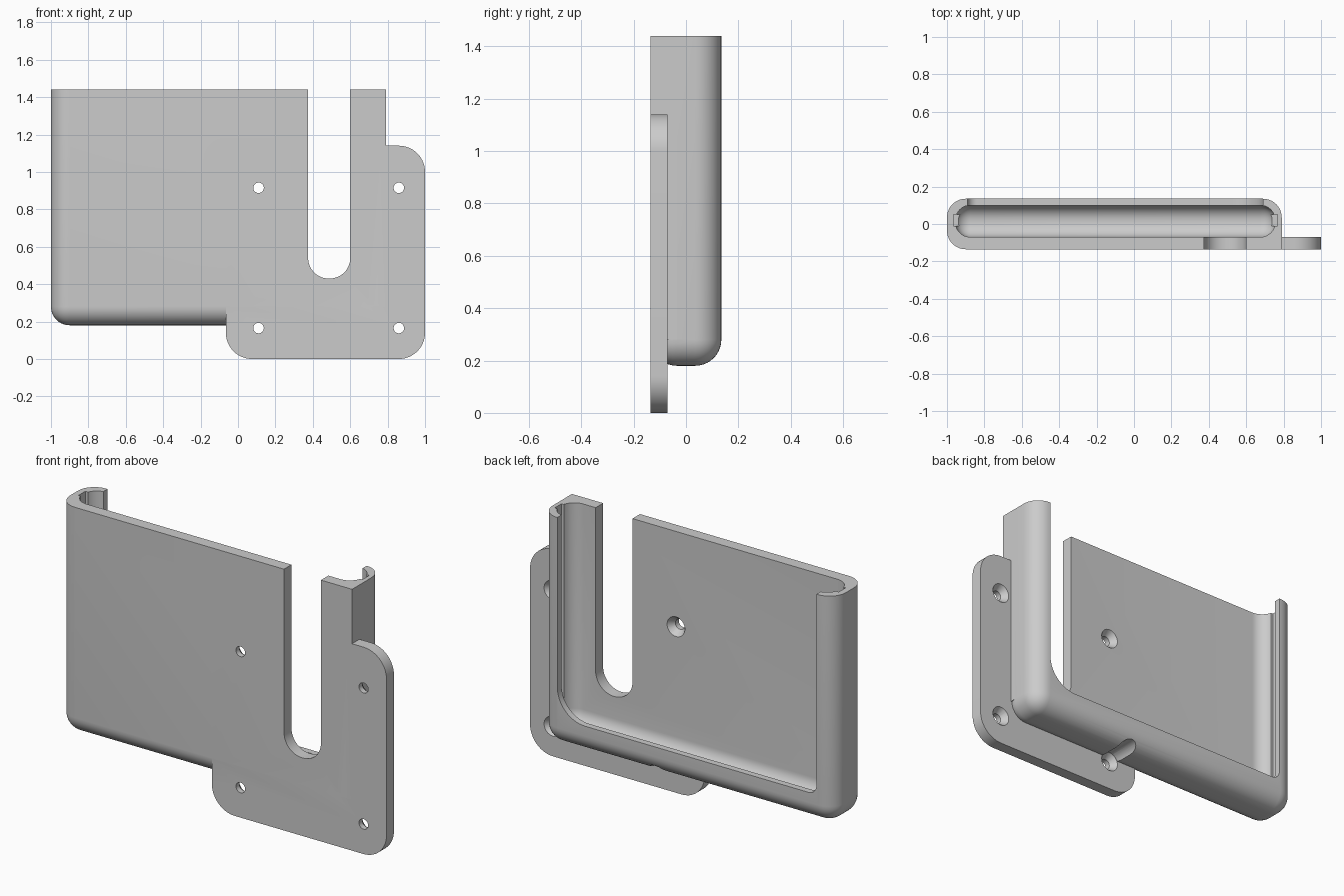
import bpy, bmesh
from math import sin, cos, pi, radians
from mathutils import Matrix, Vector

old = bpy.data.objects.get("Cube")
if old:
    bpy.data.objects.remove(old, do_unlink=True)

grey = bpy.data.materials.new("plain_grey")
grey.use_nodes = True
colour = (0.6, 0.6, 0.6, 1)
grey.diffuse_color = colour
grey.node_tree.nodes["Principled BSDF"].inputs["Base Color"].default_value = colour


def finish(bm, name):
    bmesh.ops.recalc_face_normals(bm, faces=bm.faces)
    mesh = bpy.data.meshes.new(name)
    bm.to_mesh(mesh)
    bm.free()
    mesh.materials.append(grey)
    ob = bpy.data.objects.new(name, mesh)
    bpy.context.collection.objects.link(ob)
    return ob


def tub(name, lo, hi, r=0):
    """Box with rounded upright and bottom edges and a flat top."""
    bm = bmesh.new()
    lo, hi = Vector(lo), Vector(hi)
    bmesh.ops.create_cube(bm, size=1, matrix=Matrix.Translation((lo + hi) / 2)
                          @ Matrix.Diagonal((*(hi - lo), 1)))
    if r:
        edges = [e for e in bm.edges if min(v.co.z for v in e.verts) < hi.z - 0.001]
        bmesh.ops.bevel(bm, geom=edges, offset=r, segments=10, profile=0.5,
                        affect='EDGES', clamp_overlap=True)
    return finish(bm, name)


def slab(name, x0, x1, z0, z1, y0, y1, radii):
    """Rounded rectangle seen from the front; radii run from lower left, anticlockwise."""
    corners = [(x0, z0, 1, 1), (x1, z0, -1, 1), (x1, z1, -1, -1), (x0, z1, 1, -1)]
    pts = []
    for k, ((x, z, sx, sz), r) in enumerate(zip(corners, radii)):
        steps = 14 if r else 0
        for i in range(steps + 1):
            a = pi + k * pi / 2 + (i / steps * pi / 2 if steps else 0)
            pts.append((x + sx * r + r * cos(a), z + sz * r + r * sin(a)))
    bm = bmesh.new()
    face = bm.faces.new([bm.verts.new((x, y0, z)) for x, z in pts])
    out = bmesh.ops.extrude_face_region(bm, geom=[face])
    for v in out["geom"]:
        if isinstance(v, bmesh.types.BMVert):
            v.co.y = y1
    return finish(bm, name)


def drill(name, x, z, y0, y1, r0, r1):
    """Round cutter along y, r0 at the front and r1 at the back."""
    bm = bmesh.new()
    bmesh.ops.create_cone(bm, cap_ends=True, segments=32, radius1=r0, radius2=r1,
                          depth=y1 - y0, matrix=Matrix.Translation((x, (y0 + y1) / 2, z))
                          @ Matrix.Rotation(-pi / 2, 4, 'X'))
    return finish(bm, name)


def combine(target, other, operation):
    mod = target.modifiers.new(other.name, 'BOOLEAN')
    mod.operation, mod.solver, mod.object = operation, 'EXACT', other
    bpy.context.view_layer.objects.active = target
    bpy.ops.object.modifier_apply(modifier=mod.name)
    bpy.data.objects.remove(other, do_unlink=True)


FRONT, INNER, BACK, TOP = -0.135, -0.07, 0.135, 1.44

# Pocket, square front corner and mounting plate
holder = tub("wall_holder", (-1, FRONT, 0.18), (0.79, BACK, TOP), 0.1)
combine(holder, tub("corner_block", (0.62, FRONT, 0.28), (0.79, -0.035, TOP)), 'UNION')
combine(holder, slab("mounting_plate", -0.065, 1, 0, 1.14, FRONT, INNER,
                     (0.14,) * 4), 'UNION')

# Hollow, side grooves, back window and front cable slot
cutters = [
    tub("hollow", (-0.955, INNER, 0.228), (0.755, 0.1, 1.6), 0.08),
    tub("groove", (-0.966, -0.01, 0.26), (0.766, 0.05, 1.6)),
    slab("back_window", -0.89, 0.69, 0.335, 1.6, 0.03, 0.2, (0.05, 0.17, 0, 0)),
    slab("cable_slot", 0.375, 0.6, 0.43, 1.6, -0.2, -0.05, (0.11, 0.11, 0, 0)),
]

# Countersunk screw holes, with driver access under the pocket
for x in (0.11, 0.86):
    for z in (0.165, 0.915):
        cutters.append(drill("screw_hole", x, z, -0.2, -0.05, 0.028, 0.028))
        cutters.append(drill("countersink", x, z, -0.105, INNER + 0.001, 0.028, 0.055))
cutters.append(drill("driver_access", 0.11, 0.165, INNER, 0.2, 0.055, 0.055))

for cutter in cutters:
    combine(holder, cutter, 'DIFFERENCE')

bpy.ops.object.select_all(action='DESELECT')
holder.select_set(True)
bpy.context.view_layer.objects.active = holder
bpy.ops.object.shade_smooth_by_angle(angle=radians(30))
